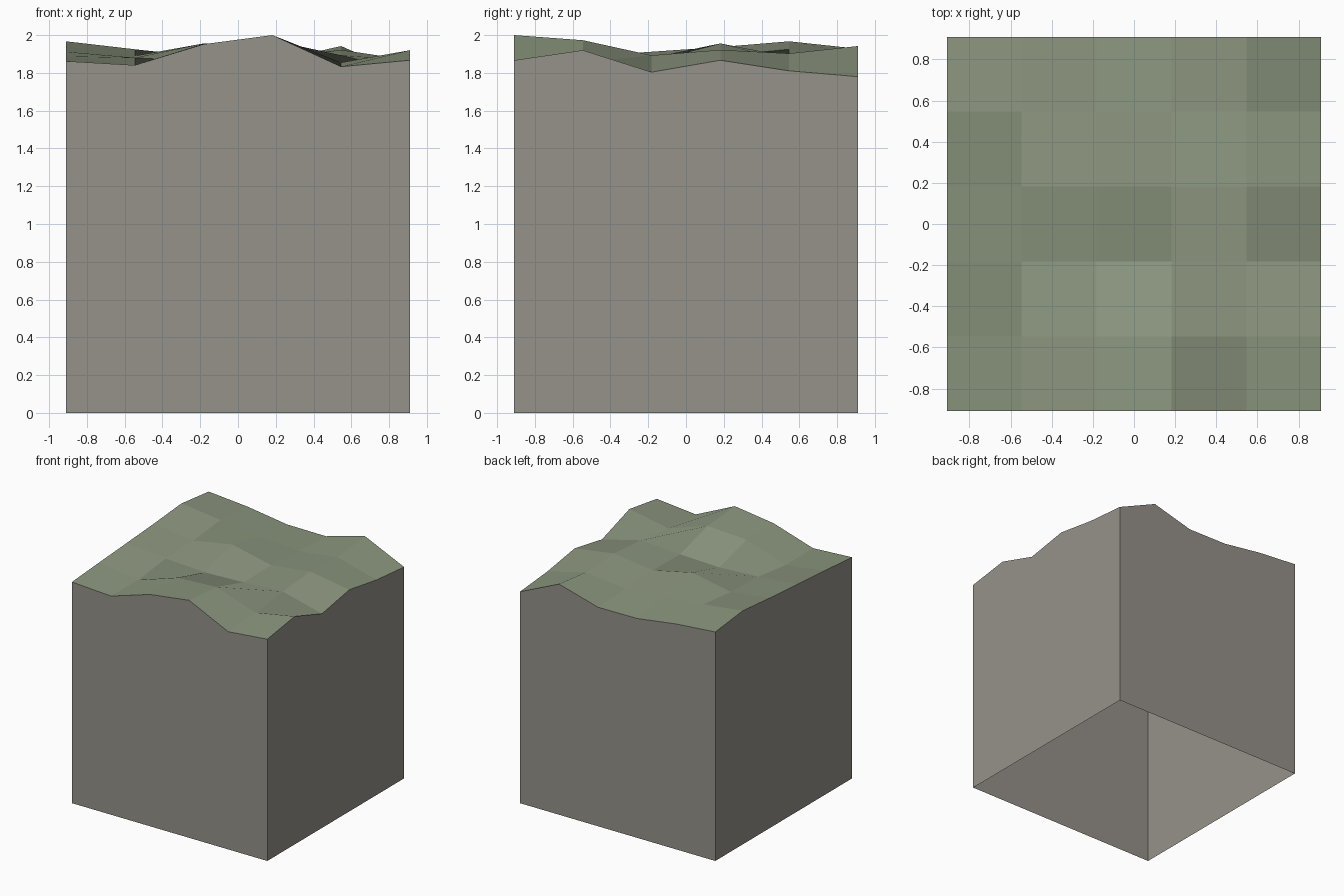
import bpy
import bmesh

if "Cube" in bpy.data.objects:
    bpy.data.objects.remove(bpy.data.objects["Cube"], do_unlink=True)

HALF = 0.91
CELLS = 5

# Ground heights above 1 unit, in thousandths: one row per step from front to back
HEIGHTS = [
    [862, 841, 952, 1000, 833, 867],
    [888, 838, 954, 973, 855, 920],
    [912, 880, 860, 873, 893, 804],
    [937, 890, 956, 878, 922, 867],
    [967, 925, 885, 860, 903, 811],
    [928, 898, 847, 844, 942, 780],
]


def make_material(name, color):
    material = bpy.data.materials.new(name)
    material.use_nodes = True
    material.diffuse_color = (*color, 1)
    shader = material.node_tree.nodes["Principled BSDF"]
    shader.inputs["Base Color"].default_value = (*color, 1)
    shader.inputs["Roughness"].default_value = 0.9
    return material


def make_object(name, bm, material):
    mesh = bpy.data.meshes.new(name)
    bm.to_mesh(mesh)
    bm.free()
    mesh.materials.append(material)
    obj = bpy.data.objects.new(name, mesh)
    bpy.context.collection.objects.link(obj)
    return obj


def uneven_grid():
    """Flat-faced square grid lifted to the ground heights."""
    bm = bmesh.new()
    bmesh.ops.create_grid(bm, x_segments=CELLS, y_segments=CELLS, size=HALF)
    for v in bm.verts:
        column = round((v.co.x + HALF) / (2 * HALF) * CELLS)
        row = round((v.co.y + HALF) / (2 * HALF) * CELLS)
        v.co.z = 1 + HEIGHTS[row][column] / 1000
    return bm


grass = make_material("grass green", (0.262, 0.305, 0.212))
stone = make_material("stone grey", (0.305, 0.287, 0.258))

# Grassy top surface
make_object("grass_top", uneven_grid(), grass)

# Four plain walls under the rim of the grass, open at the bottom
bm = uneven_grid()
rim = [e for e in bm.edges if e.is_boundary]
lowered = bmesh.ops.extrude_edge_only(bm, edges=rim)["geom"]
for v in lowered:
    if isinstance(v, bmesh.types.BMVert):
        v.co.z = 0
bm.normal_update()
ground = [f for f in bm.faces if min(v.co.z for v in f.verts) > 0.5]
bmesh.ops.delete(bm, geom=ground, context="FACES")
for f in bm.faces:
    f.normal_update()
    if f.normal.dot(f.calc_center_median()) < 0:
        f.normal_flip()
make_object("stone_walls", bm, stone)
